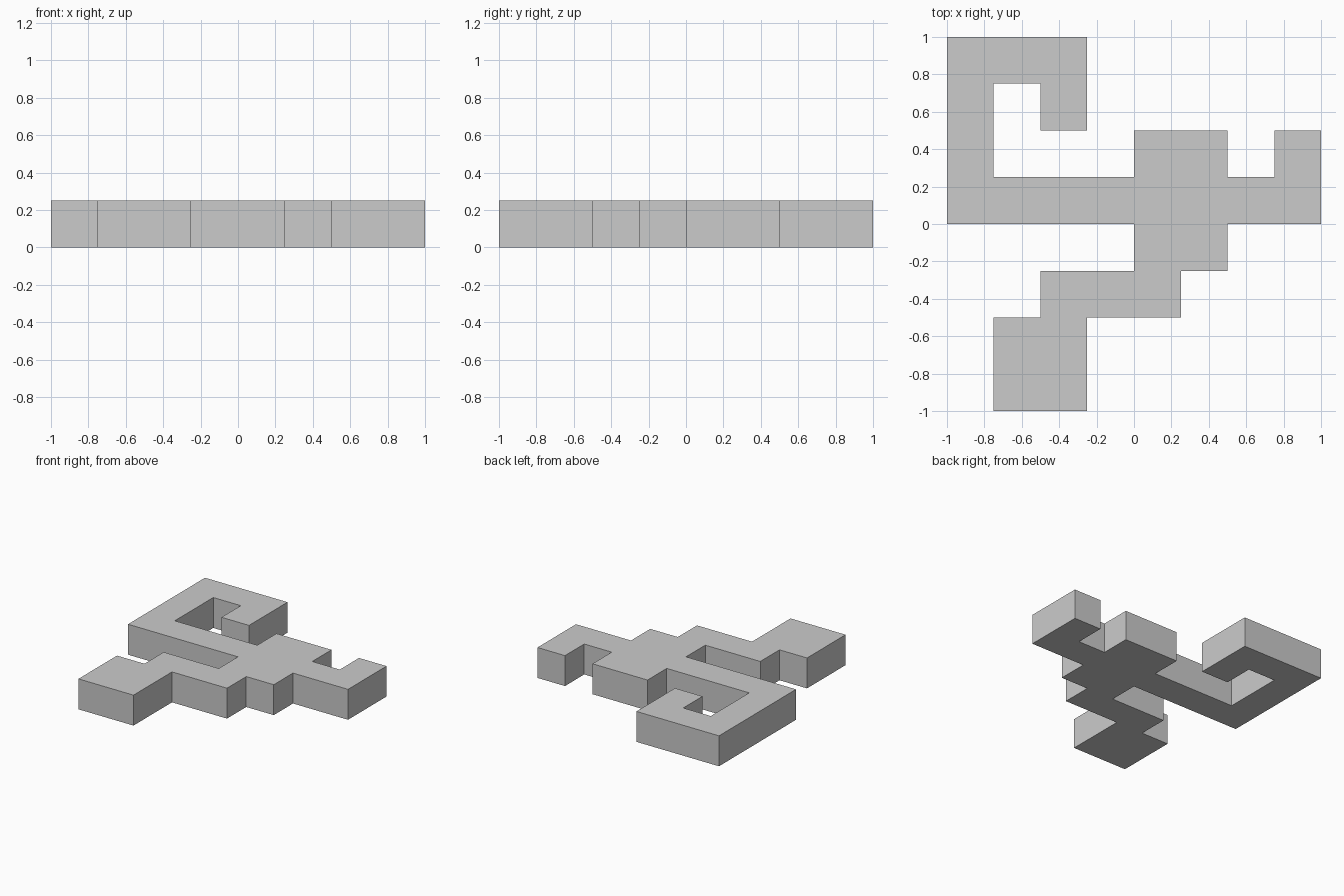
import bpy
import bmesh

if "Cube" in bpy.data.objects:
    bpy.data.objects.remove(bpy.data.objects["Cube"])

UNIT = 0.25  # one grid step, also the thickness

# Outline of the flat figure in grid steps, counter-clockwise from above
outline = [
    (-3, -4), (-1, -4), (-1, -2), (1, -2), (1, -1), (2, -1), (2, 0),  # foot and leg
    (4, 0), (4, 2), (3, 2), (3, 1), (2, 1),                           # raised short arm
    (2, 2), (0, 2), (0, 1),                                           # head block
    (-3, 1), (-3, 3), (-2, 3), (-2, 2), (-1, 2), (-1, 4), (-4, 4),    # curled tail
    (-4, 0), (0, 0), (0, -1), (-2, -1), (-2, -2), (-3, -2),           # back of the leg
]

bm = bmesh.new()
base = bm.faces.new([bm.verts.new((x * UNIT, y * UNIT, 0)) for x, y in outline])

# Extrude the profile upward into a slab
top = bmesh.ops.extrude_face_region(bm, geom=[base], use_keep_orig=True)["geom"]
bmesh.ops.translate(bm, vec=(0, 0, UNIT),
                    verts=[v for v in top if isinstance(v, bmesh.types.BMVert)])
bmesh.ops.recalc_face_normals(bm, faces=bm.faces)

mesh = bpy.data.meshes.new("stepped_slab")
bm.to_mesh(mesh)
bm.free()
slab = bpy.data.objects.new("stepped_slab", mesh)
bpy.context.collection.objects.link(slab)
